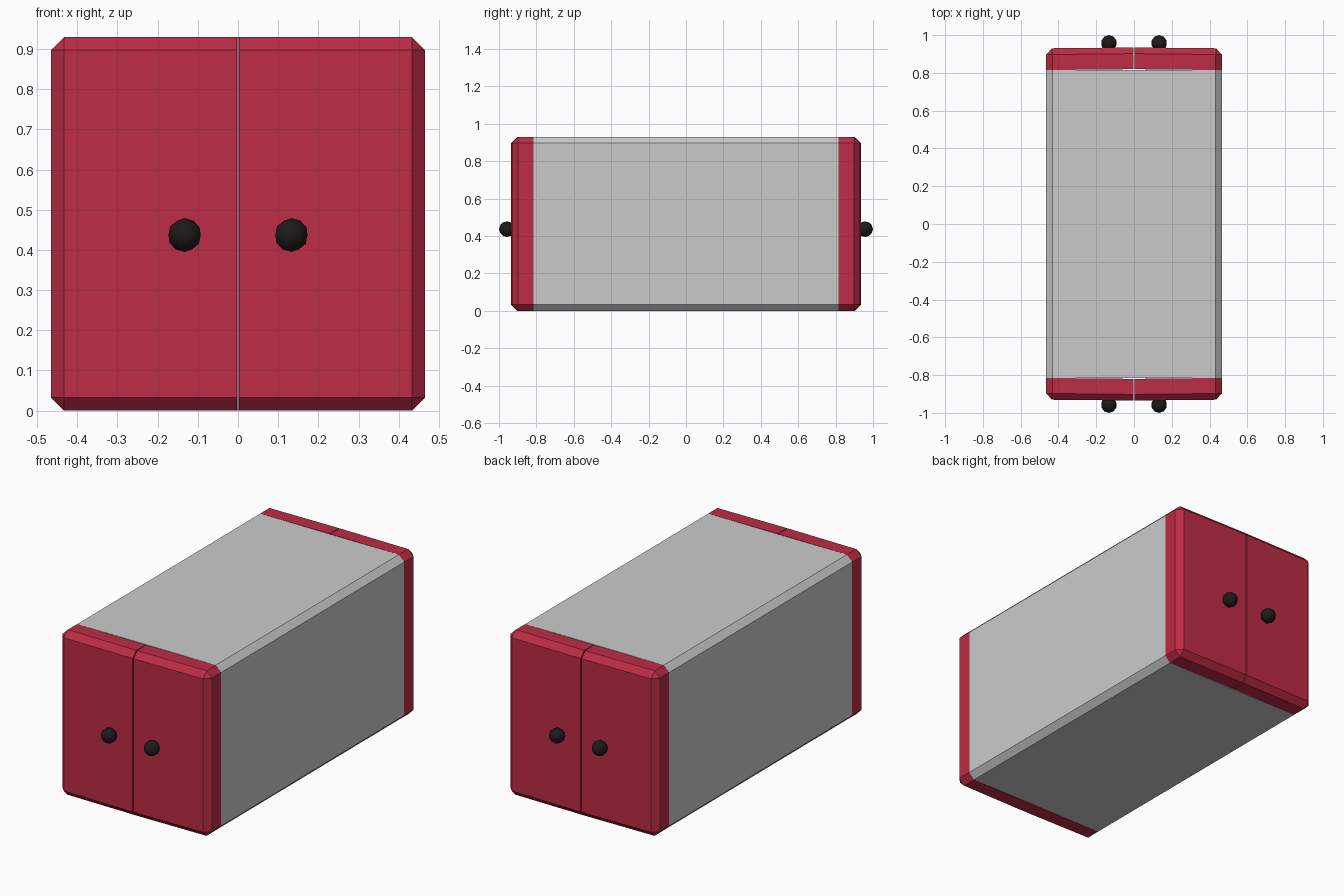
import bpy, bmesh
from math import radians
from mathutils import Matrix, Vector

if "Cube" in bpy.data.objects:
    bpy.data.objects.remove(bpy.data.objects["Cube"])

HALF_W, HEIGHT, HALF_L = 0.465, 0.93, 0.93
CHAMFER, DOOR_Y, GAP = 0.033, 0.815, 0.0015


def material(name, color):
    m = bpy.data.materials.new(name)
    m.diffuse_color = (*color, 1)
    m.use_nodes = True
    m.node_tree.nodes["Principled BSDF"].inputs["Base Color"].default_value = m.diffuse_color
    return m


red = material("red", (0.51, 0.025, 0.06))
black = material("black", (0.012, 0.011, 0.01))


def add_object(name, bm, mat=None):
    bmesh.ops.recalc_face_normals(bm, faces=bm.faces)
    mesh = bpy.data.meshes.new(name)
    bm.to_mesh(mesh)
    bm.free()
    obj = bpy.data.objects.new(name, mesh)
    bpy.context.collection.objects.link(obj)
    if mat:
        mesh.materials.append(mat)
    return obj


def shell_piece(cuts):
    """Chamfered block, trimmed by planes; each normal points to the removed side."""
    bm = bmesh.new()
    bmesh.ops.create_cube(bm, size=1)
    bmesh.ops.scale(bm, vec=(2 * HALF_W, 2 * HALF_L, HEIGHT), verts=bm.verts)
    bmesh.ops.translate(bm, vec=(0, 0, HEIGHT / 2), verts=bm.verts)
    bmesh.ops.bevel(bm, geom=bm.edges[:], offset=CHAMFER, segments=1,
                    affect='EDGES', profile=0.5)
    for co, no in cuts:
        bmesh.ops.bisect_plane(bm, geom=bm.verts[:] + bm.edges[:] + bm.faces[:],
                               plane_co=co, plane_no=no, clear_outer=True)
        bmesh.ops.holes_fill(bm, edges=[e for e in bm.edges if e.is_boundary])
    return bm


# Grey main body
add_object("body", shell_piece([((0, DOOR_Y, 0), (0, 1, 0)),
                                ((0, -DOOR_Y, 0), (0, -1, 0))]))

# Double doors at both ends, very slightly ajar, each with a round knob
for sy, end in ((-1, "front"), (1, "back")):
    for sx, side in ((-1, "left"), (1, "right")):
        bm = shell_piece([((0, sy * DOOR_Y, 0), (0, -sy, 0)),
                          ((sx * GAP, 0, 0), (-sx, 0, 0))])
        hinge = Vector((sx * HALF_W, sy * DOOR_Y, 0))
        bmesh.ops.rotate(bm, cent=hinge, verts=bm.verts,
                         matrix=Matrix.Rotation(radians(-sx * sy * 0.6), 3, 'Z'))
        add_object(f"{end}_{side}_door", bm, red)

        bm = bmesh.new()
        bmesh.ops.create_icosphere(bm, subdivisions=2, radius=0.042)
        bmesh.ops.translate(bm, vec=(sx * 0.133, sy * 0.958, 0.437), verts=bm.verts)
        for f in bm.faces:
            f.smooth = True
        add_object(f"{end}_{side}_knob", bm, black)
